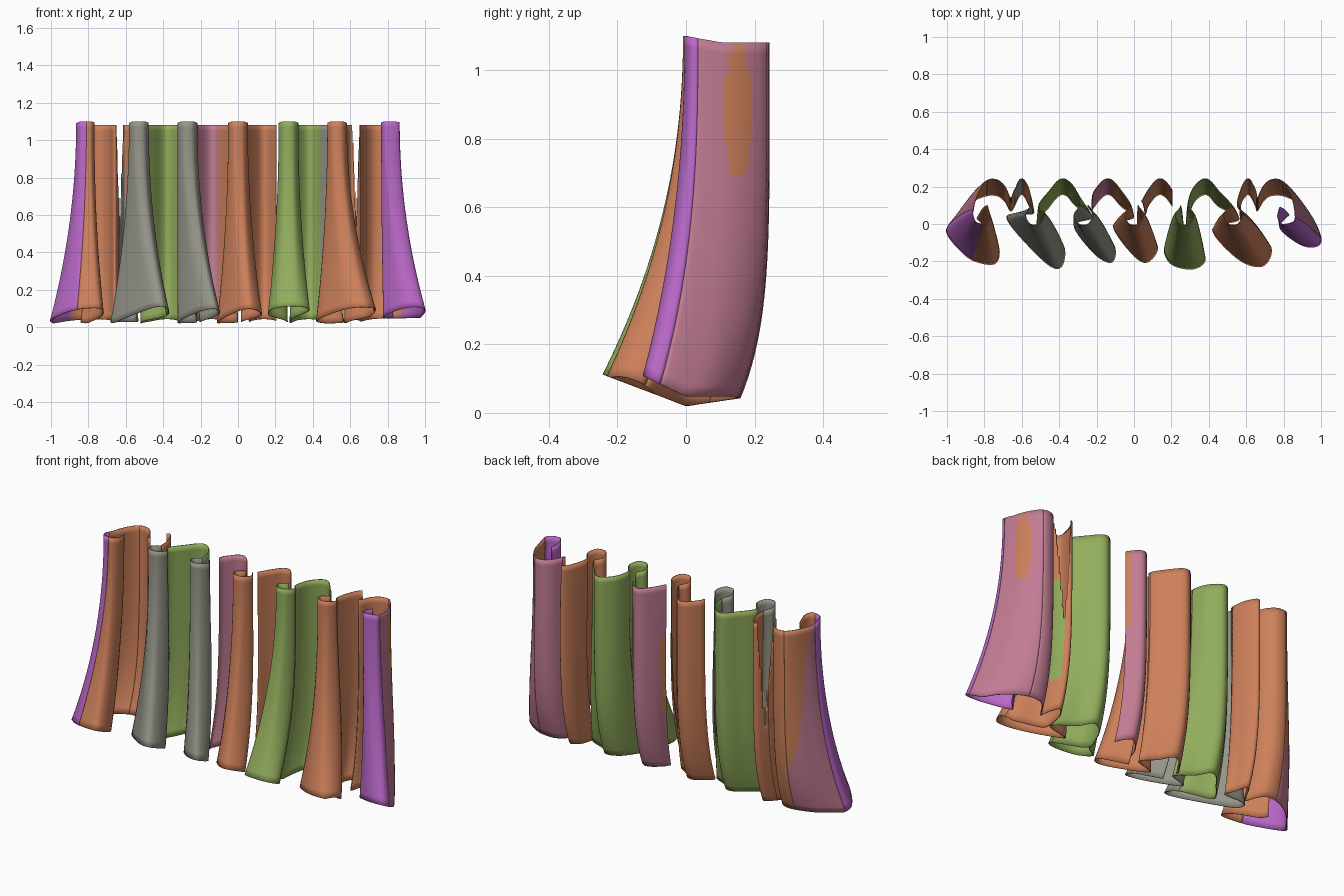
import bpy, math
from mathutils import Vector

if "Cube" in bpy.data.objects:
    bpy.data.objects.remove(bpy.data.objects["Cube"])


def linear(c):
    return tuple((v / 255 / 12.92) if v < 11 else ((v / 255 + 0.055) / 1.055) ** 2.4 for v in c) + (1,)


def clamp(v):
    return min(max(v, 0), 1)


COLOURS = {"orange": (205, 128, 90), "green": (145, 172, 92), "grey": (149, 149, 138),
           "purple": (186, 104, 200), "pink": (194, 124, 148)}
MATS = {}
for cname, rgb in COLOURS.items():
    MATS[cname] = bpy.data.materials.new(cname + "_cloth")
    MATS[cname].diffuse_color = linear(rgb)

PATH = []     # cloth outline from left to right: (top x, top y, bottom x, bottom y)
PARTS = []    # (name or None for a gap, back colour, front colour, first path index)
PENDING = []  # outline points carried over to the next part


def part(name, back, front, points):
    PARTS.append((name, back, front, len(PATH)))
    PATH.extend(PENDING + points)
    PENDING.clear()


def gap():
    """Leave the cloth open between the last point and the next part."""
    PARTS.append((None, "grey", "grey", len(PATH) - 1))


def front_fold(n, colour, x, lower, open_right=False):
    """Tube-like pleat bulging forward, flaring to the four lower points."""
    (lx, ly), b, c, (rx, ry) = lower
    mx = (lx + rx) / 2
    pts = [(x - .022, .10, lx + (mx - lx) * .92, ly * .5 + .04),
           (x - .05, .05, lx, ly),
           (x - .025, .0, *b),
           (x + .025, .0, *c)]
    rest = [(x + .05, .05, rx, ry),
            (x + .022, .10, rx + (mx - rx) * .92, ry * .5 + .04)]
    if open_right:
        part(f"front_fold_{n}", colour, colour, pts + rest)
        gap()
    else:
        part(f"front_fold_{n}", colour, colour, pts)
        PENDING.extend(rest)


def back_fold(n, back, front, x, w=.07, start=()):
    """Rounded arch of cloth at the back between two front pleats."""
    pts = [(x - w, .18), (x - w * .3, .235), (x + w * .3, .235), (x + w, .18)]
    part(f"back_fold_{n}", back, front,
         list(start) + [(px, py, px, py - .085) for px, py in pts])


# left end, curled round to the outside
part("left_curl_inner", "orange", "orange", [(-.785, .10, -.84, .03), (-.77, .04, -.73, -.10),
                                             (-.785, .003, -.74, -.21)])
part("left_curl_outer", "purple", "purple", [(-.81, .0, -.86, -.195), (-.845, .01, -.95, -.12),
                                             (-.862, .05, -1.0, -.05)])
part("left_side", "pink", "orange", [(-.859, .075, -.993, -.01), (-.85, .12, -.96, .03),
                                     (-.82, .19, -.88, .11)])
part("left_back_fold", "orange", "orange", [(-.78, .235, -.79, .15), (-.73, .235, -.73, .15),
                                            (-.69, .20, -.69, .12), (-.66, .14, -.66, .07)])

# middle pleats
back_fold(1, "orange", "orange", -.60, .04)
front_fold(1, "grey", -.53, [(-.68, .03), (-.48, -.20), (-.39, -.23), (-.38, -.11)])
back_fold(2, "green", "green", -.38)
front_fold(2, "grey", -.27, [(-.32, -.01), (-.21, -.16), (-.12, -.205), (-.105, -.12)], True)
back_fold(3, "orange", "pink", -.14, start=[(-.222, .15, -.225, .06)])
front_fold(3, "orange", 0, [(-.11, -.01), (-.01, -.16), (.07, -.205), (.125, -.12)], True)
back_fold(4, "pink", "orange", .14, .065, start=[(.04, .12, .06, .05)])
gap()
front_fold(4, "green", .27, [(.165, -.12), (.20, -.215), (.32, -.24), (.38, -.18)])
back_fold(5, "green", "green", .38)
front_fold(5, "orange", .53, [(.42, -.03), (.56, -.19), (.69, -.225), (.73, -.12)])
back_fold(6, "orange", "orange", .61, .04)

# right end, curled round to the outside
part("right_back_fold", "pink", "orange", [(.66, .14, .66, .07), (.69, .20, .69, .12),
                                           (.73, .235, .73, .15)])
part("right_side", "pink", "orange", [(.78, .235, .80, .15), (.82, .19, .88, .11),
                                      (.85, .12, .95, .04)])
part("right_curl", "purple", "purple", [(.862, .035, 1.0, -.075), (.845, .008, .975, -.12),
                                        (.79, .0, .89, -.11), (.768, .04, .78, -.02),
                                        (.78, .09, .83, .05)])

# dyed patches: part -> [(back colour, front colour, where)]
PATCHES = {
    "right_side": [("orange", "orange",
                    lambda c: ((c.y - .15) / .042) ** 2 + ((c.z - .88) / .2) ** 2 < 1),
                   ("pink", "purple", lambda c: c.x > .88 and c.z < .25)],
    "left_side": [("orange", "orange", lambda c: c.y > .25 - .13 * c.z and c.z > .25),
                  ("pink", "purple", lambda c: c.x < -.9 and c.z < .2)],
    "back_fold_1": [("orange", "grey", lambda c: c.x < -.6 and c.z < .85)],
    "back_fold_3": [("orange", "orange", lambda c: c.x > -.10)],
    "back_fold_4": [("orange", "orange", lambda c: (c.x > .185 and c.z > .65)
                     or (c.x < .06 and .35 < c.z < .8))],
    "back_fold_5": [("green", "grey", lambda c: c.x > .445 and c.z > .35)],
    "back_fold_6": [("green", "orange", lambda c: c.x > .63 and .2 < c.z < .75)],
}
SLIT_PARTS = ("left_back_fold", "back_fold_1", "back_fold_6", "right_back_fold")
ROWS, STEPS = 32, 8


def sample(i, u):
    """Smooth point on the outline between path points i and i+1."""
    n = len(PATH) - 1
    a, b, c, d = (PATH[min(max(k, 0), n)] for k in (i - 1, i, i + 1, i + 2))
    return [.5 * (2 * q + (r - p) * u + (2 * p - 5 * q + 4 * r - s) * u * u
                  + (3 * q - p - 3 * r + s) * u ** 3) for p, q, r, s in zip(a, b, c, d)]


def column(p):
    """Points from top hem to bottom hem, sweeping outward as they fall."""
    xt, yt, xb, yb = p
    z_top = 1.10 - .018 * clamp(yt / .1)
    end = clamp((xb - .7) / .08)
    z_mid = .02 + .38 * max(0, -yb) + .15 * max(0, yb)
    z_end = .048 + .48 * max(0, -yb)
    z_low = z_mid + (z_end - z_mid) * end
    out = []
    for j in range(ROWS + 1):
        t = j / ROWS
        fx, fy = t ** 2, t ** (2.1 + 3 * clamp(yt / .2))
        out.append(Vector((xt + (xb - xt) * fx, yt + (yb - yt) * fy, z_top + (z_low - z_top) * t)))
    return out


def build(name, back, front, first, last):
    cols = [column(sample(i, k / STEPS)) for i in range(first, last) for k in range(STEPS)]
    cols.append(column(sample(last - 1, 1.0)))
    h = ROWS + 1
    verts = [v for c in cols for v in c]
    faces = [(i * h + j, (i + 1) * h + j, (i + 1) * h + j + 1, i * h + j + 1)
             for i in range(len(cols) - 1) for j in range(ROWS)]
    if name in SLIT_PARTS:
        # slit that narrows downward in the valley of the cloth
        def slit(f):
            c = sum((verts[k] for k in f), Vector()) / 4
            return c.y > .1 and abs(abs(c.x) - .632) < .022 * (c.z - .5) / .6
        faces = [f for f in faces if not slit(f)]
    mesh = bpy.data.meshes.new(name)
    mesh.from_pydata(verts, [], faces)
    patches = PATCHES.get(name, [])
    for b, f, _ in [(back, front, None)] + patches:
        mesh.materials.append(MATS[b])
        mesh.materials.append(MATS[f])
    for f in mesh.polygons:
        f.use_smooth = True
        for k, (_, _, where) in enumerate(patches):
            if where(f.center):
                f.material_index = 2 * k + 2
    ob = bpy.data.objects.new(name, mesh)
    bpy.context.collection.objects.link(ob)
    # thin cloth with its own colour on each side
    s = ob.modifiers.new("cloth_thickness", "SOLIDIFY")
    s.thickness = .005
    s.offset = 0
    s.material_offset = 1


for k, (name, back, front, first) in enumerate(PARTS):
    if name:
        last = PARTS[k + 1][3] if k + 1 < len(PARTS) else len(PATH) - 1
        build(name, back, front, first, last)

for m in bpy.data.materials:
    if m.users and not m.is_grease_pencil:
        m.use_nodes = True
        m.node_tree.nodes["Principled BSDF"].inputs["Base Color"].default_value = m.diffuse_color
